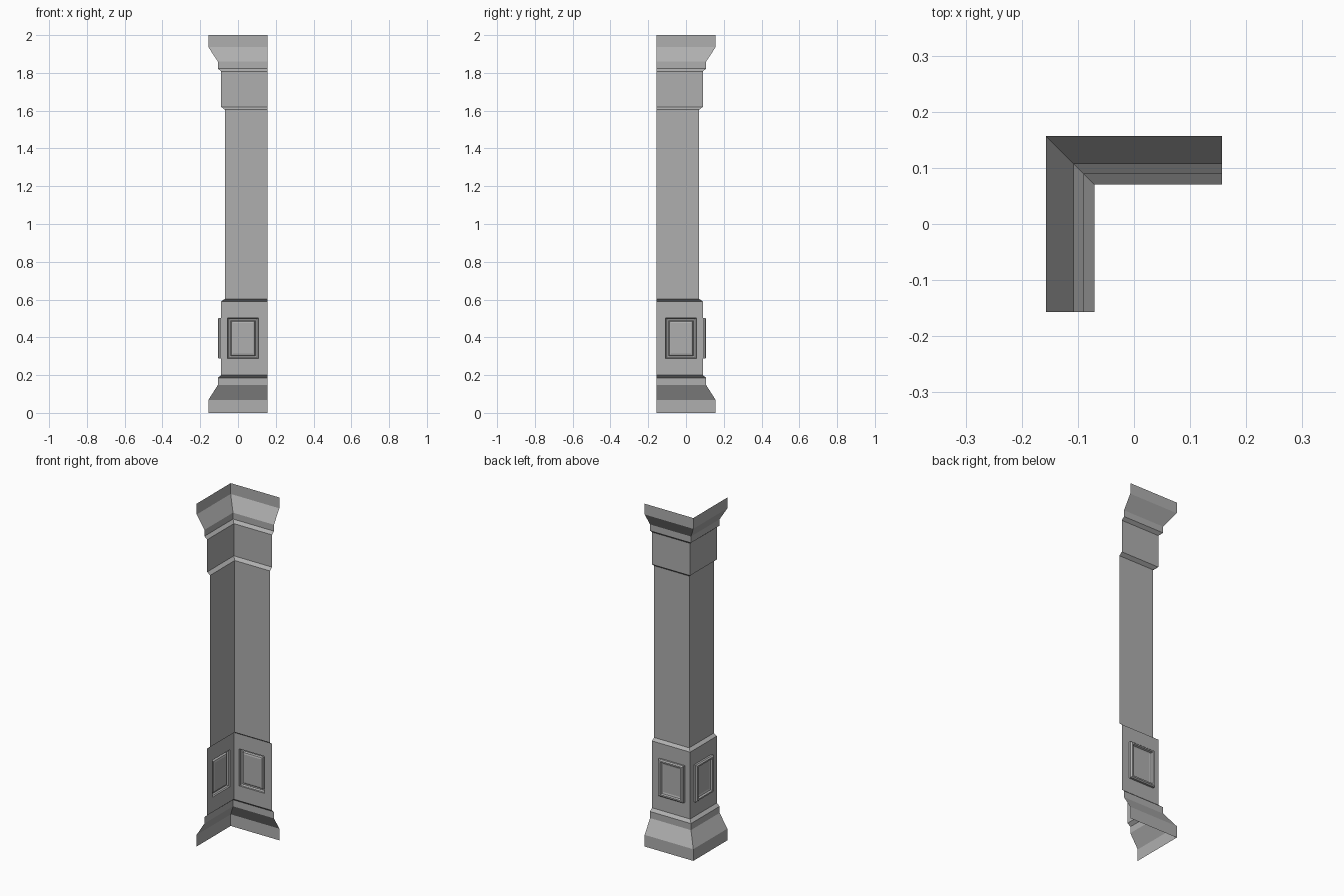
import bpy
import bmesh
from mathutils import Vector

if "Cube" in bpy.data.objects:
    bpy.data.objects.remove(bpy.data.objects["Cube"], do_unlink=True)

END = 0.157  # open end of each wall

stone = bpy.data.materials.new("grey_stone")
stone.use_nodes = True
GREY = (0.43, 0.43, 0.43, 1)
stone.diffuse_color = GREY
stone.node_tree.nodes["Principled BSDF"].inputs["Base Color"].default_value = GREY


def add_face(bm, points, mirrored):
    """Points are (along wall, distance out, height); the mirrored wall faces -x."""
    if mirrored:
        points = [(-r, -u, z) for u, r, z in reversed(points)]
    bm.faces.new([bm.verts.new(Vector(p)) for p in points])


def finish(name, bm):
    bmesh.ops.remove_doubles(bm, verts=bm.verts, dist=0.0005)
    mesh = bpy.data.meshes.new(name)
    bm.to_mesh(mesh)
    bm.free()
    mesh.materials.append(stone)
    obj = bpy.data.objects.new(name, mesh)
    bpy.context.collection.objects.link(obj)


def sweep(bm, profile):
    """Run a (distance, height) profile around the mitred corner."""
    for (r0, z0), (r1, z1) in zip(profile, profile[1:]):
        quad = [(-r0, r0, z0), (-r1, r1, z1), (END, r1, z1), (END, r0, z0)]
        for mirrored in (False, True):
            add_face(bm, quad, mirrored)


def rectangle(u0, u1, z0, z1, r):
    return [(u0, r, z0), (u0, r, z1), (u1, r, z1), (u1, r, z0)]


def panelled_wall(bm, z0, z1, r):
    """Wall pressed out into a raised frame around a sunken panel."""
    cu, cz = 0.0265, 0.395
    steps = [(0.081, 0.108, r), (0.081, 0.108, 0.1), (0.075, 0.102, 0.107),
             (0.065, 0.094, 0.107), (0.061, 0.09, 0.097), (0.052, 0.081, 0.094)]
    loops = [rectangle(-r, END, z0, z1, r)]
    loops += [rectangle(cu - w, cu + w, cz - h, cz + h, d) for w, h, d in steps]
    for mirrored in (False, True):
        for a, b in zip(loops, loops[1:]):
            for i in range(4):
                j = (i + 1) % 4
                add_face(bm, [a[i], a[j], b[j], b[i]], mirrored)
        add_face(bm, loops[-1], mirrored)


# Flared foot
bm = bmesh.new()
sweep(bm, [(0.157, 0), (0.157, 0.068), (0.107, 0.147), (0.107, 0.185), (0.089, 0.2)])
finish("base_moulding", bm)

# Pedestal with framed panels and a sloped top
bm = bmesh.new()
panelled_wall(bm, 0.2, 0.59, 0.089)
sweep(bm, [(0.089, 0.59), (0.07, 0.603)])
finish("panelled_pedestal", bm)

# Plain shaft
bm = bmesh.new()
sweep(bm, [(0.07, 0.603), (0.07, 1.605)])
finish("shaft", bm)

# Neck block and flared capital
bm = bmesh.new()
sweep(bm, [(0.07, 1.605), (0.089, 1.62), (0.089, 1.808), (0.107, 1.823)])
finish("neck_block", bm)

bm = bmesh.new()
sweep(bm, [(0.107, 1.823), (0.107, 1.86), (0.157, 1.937), (0.157, 2.0)])
finish("capital", bm)
